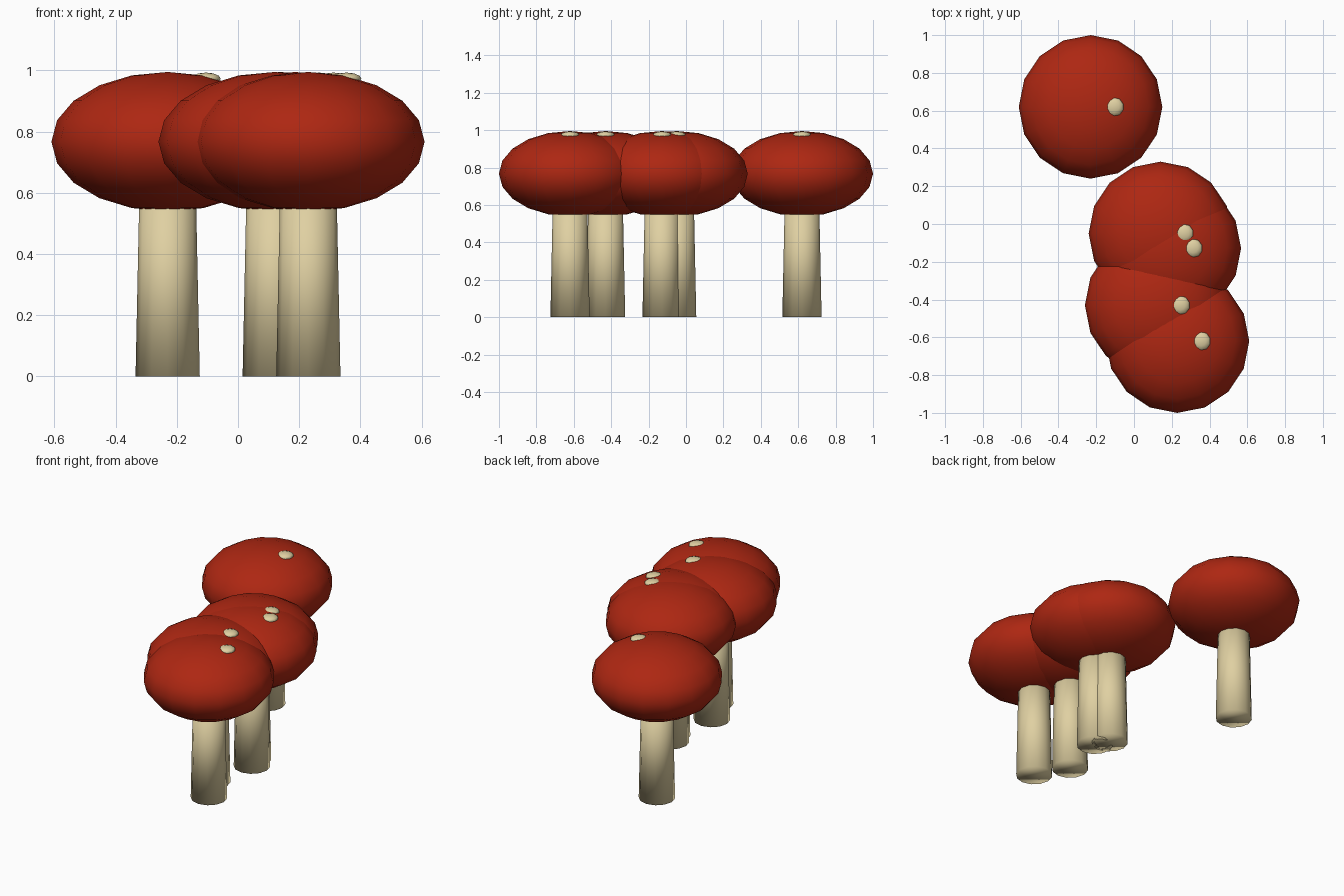
import bpy, bmesh
from mathutils import Matrix

if "Cube" in bpy.data.objects:
    bpy.data.objects.remove(bpy.data.objects["Cube"])


def material(name, rgb):
    m = bpy.data.materials.new(name)
    m.diffuse_color = (*rgb, 1.0)
    m.use_nodes = True
    m.node_tree.nodes["Principled BSDF"].inputs["Base Color"].default_value = m.diffuse_color
    return m


red = material("cap red", (0.42, 0.02, 0.006))
cream = material("cream", (0.74, 0.63, 0.36))


def finish(name, bm, mat, loc):
    me = bpy.data.meshes.new(name)
    for f in bm.faces:
        f.smooth = True
    bm.to_mesh(me)
    bm.free()
    me.materials.append(mat)
    ob = bpy.data.objects.new(name, me)
    ob.location = loc
    bpy.context.collection.objects.link(ob)


def ellipsoid(name, segments, rings, r, h, mat, loc):
    bm = bmesh.new()
    bmesh.ops.create_uvsphere(bm, u_segments=segments, v_segments=rings, radius=1,
                              matrix=Matrix.Diagonal((r, r, h, 1)))
    finish(name, bm, mat, loc)


def mushroom(i, x, y):
    # tapered stem, its top hidden inside the cap
    bm = bmesh.new()
    height = 0.62
    bmesh.ops.create_cone(bm, cap_ends=True, segments=12, radius1=0.105,
                          radius2=0.092, depth=height)
    finish(f"stem_{i}", bm, cream, (x, y, height / 2))
    # flattened round cap
    ellipsoid(f"cap_{i}", 16, 10, 0.38, 0.228, red, (x, y, 0.767))
    # pale spot on the cap
    ellipsoid(f"spot_{i}", 10, 6, 0.051, 0.02, cream, (x + 0.125, y, 0.973))


# cluster of mushrooms
spots = [(-0.23, 0.62), (0.14, -0.05), (0.187, -0.128), (0.12, -0.43), (0.23, -0.62)]
for i, (x, y) in enumerate(spots, 1):
    mushroom(i, x, y)
